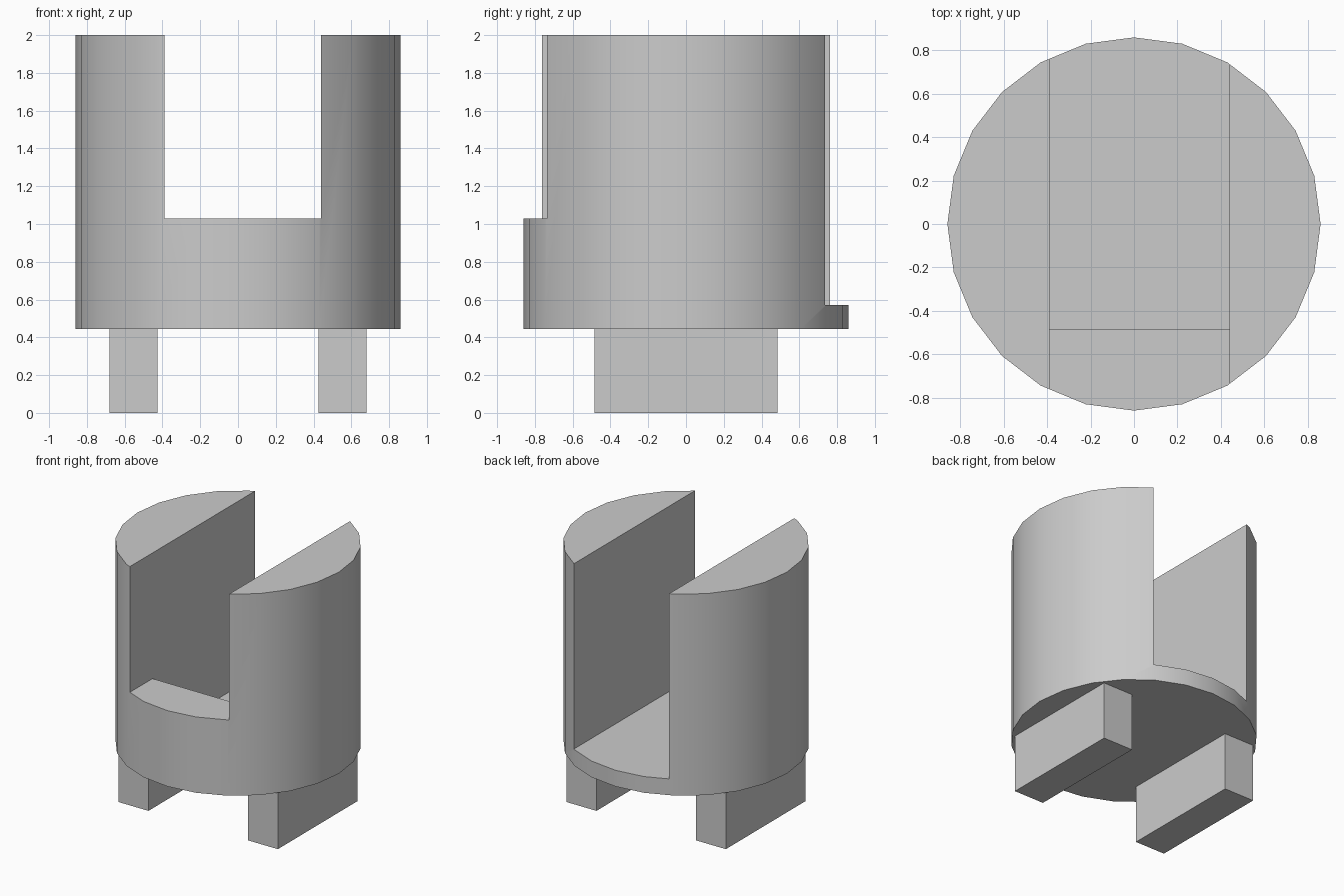
import bpy, bmesh
from math import radians

cube = bpy.data.objects.get("Cube")
if cube:
    bpy.data.objects.remove(cube, do_unlink=True)

grey = bpy.data.materials.new("plain grey")
grey.use_nodes = True
colour = (0.6, 0.6, 0.6, 1)
grey.diffuse_color = colour
grey.node_tree.nodes["Principled BSDF"].inputs["Base Color"].default_value = colour


def add_box(name, low, high):
    """Box spanning two opposite corners."""
    centre = [(a + b) / 2 for a, b in zip(low, high)]
    bpy.ops.mesh.primitive_cube_add(size=1, location=centre)
    box = bpy.context.object
    box.name = name
    box.scale = [b - a for a, b in zip(low, high)]
    bpy.ops.object.transform_apply(location=True, rotation=False, scale=True)
    box.data.materials.append(grey)
    return box


def add_slot_cutter(left, right, profile):
    """Side profile of (y, z) points extruded across x."""
    bm = bmesh.new()
    face = bm.faces.new([bm.verts.new((left, y, z)) for y, z in profile])
    side = bmesh.ops.extrude_face_region(bm, geom=[face])["geom"]
    verts = [v for v in side if isinstance(v, bmesh.types.BMVert)]
    bmesh.ops.translate(bm, verts=verts, vec=(right - left, 0, 0))
    bmesh.ops.recalc_face_normals(bm, faces=bm.faces)
    mesh = bpy.data.meshes.new("slot_cutter")
    bm.to_mesh(mesh)
    bm.free()
    cutter = bpy.data.objects.new("slot_cutter", mesh)
    bpy.context.collection.objects.link(cutter)
    cutter.hide_render = True
    return cutter


# Round body
base, top, radius = 0.445, 2.0, 0.86
bpy.ops.mesh.primitive_cylinder_add(vertices=24, radius=radius, depth=top - base,
                                    location=(0, 0, (base + top) / 2))
body = bpy.context.object
body.name = "slotted_body"
body.data.materials.append(grey)

# Stepped slot: raised sill at the front, low floor running out at the back
sill, floor, sill_back = 1.03, 0.57, -0.485
cutter = add_slot_cutter(-0.39, 0.44, [(-1, sill), (sill_back, sill), (sill_back, floor),
                                       (1, floor), (1, 2.2), (-1, 2.2)])
cut = body.modifiers.new("slot", 'BOOLEAN')
cut.operation = 'DIFFERENCE'
cut.solver = 'EXACT'
cut.object = cutter
bpy.ops.object.modifier_apply(modifier=cut.name)
bpy.data.objects.remove(cutter, do_unlink=True)
bpy.ops.object.shade_smooth_by_angle(angle=radians(30))

# Two block feet
for name, side in (("right_foot", -1), ("left_foot", 1)):
    inner, outer = sorted((side * 0.425, side * 0.68))
    add_box(name, (inner, -0.485, 0), (outer, 0.485, base))
